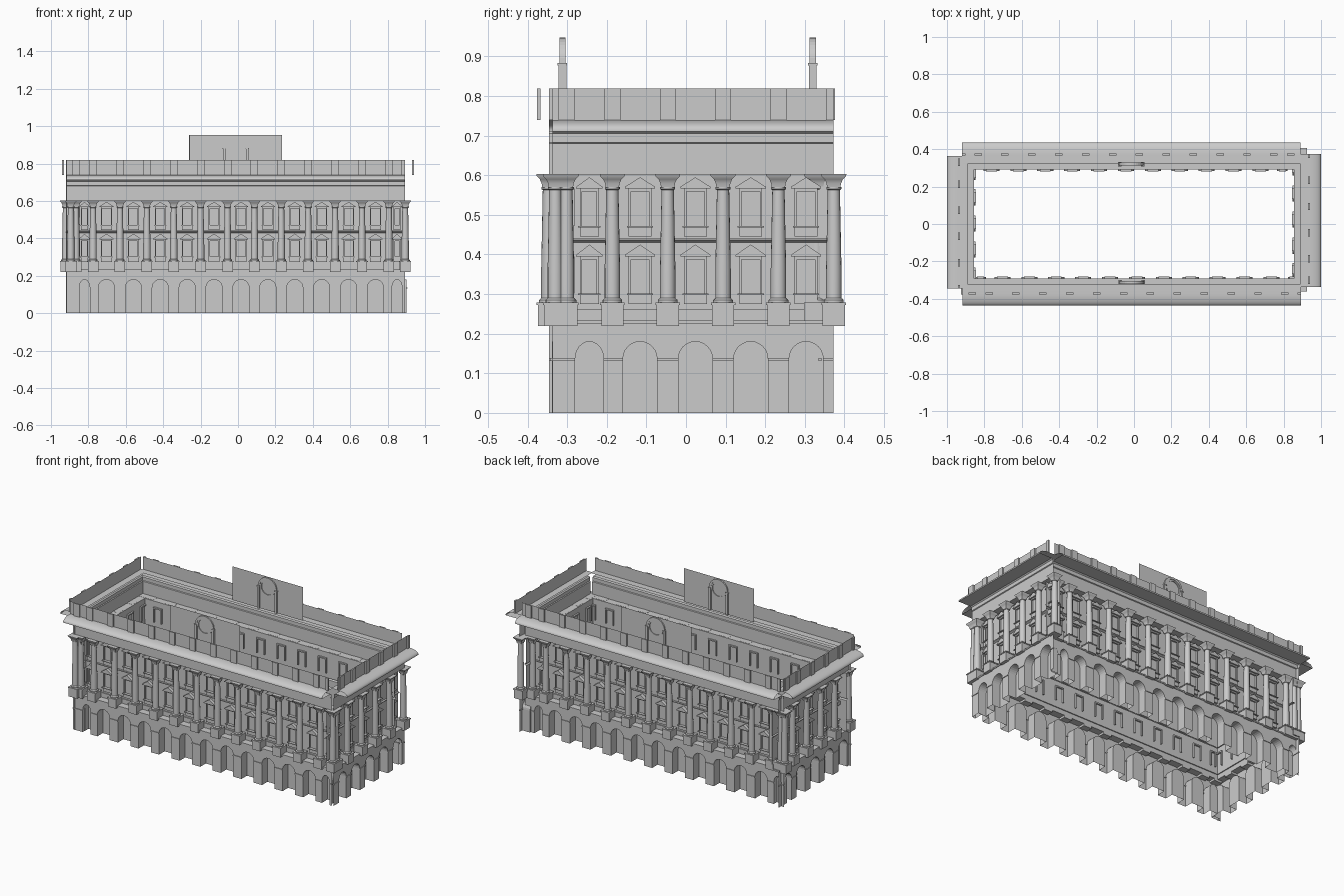
import bpy, bmesh, math
from mathutils import Vector

if "Cube" in bpy.data.objects:
    bpy.data.objects.remove(bpy.data.objects["Cube"])


class Facade:
    """One side: s runs along the wall, t outward from the column line, z up."""

    def __init__(self, name, along, out, dist, s0, s1, cols, medal=None, medal_t=-0.026):
        self.name, self.a, self.o, self.d = name, Vector(along), Vector(out), dist
        self.s0, self.s1, self.cols, self.medal, self.mt = s0, s1, cols, medal, medal_t
        self.bays = [((a + b) / 2, min(1, (b - a) / 0.139)) for a, b in zip(cols, cols[1:])]

    def pt(self, s, t, z):
        return self.a * s + self.o * (self.d + t) + Vector((0, 0, z))

    def face(self, bm, pts):
        return bm.faces.new([bm.verts.new(self.pt(*p)) for p in pts])

    def prism(self, bm, outline, t0, t1):
        """Closed solid from an (s, z) outline."""
        lo = [bm.verts.new(self.pt(s, t0, z)) for s, z in outline]
        hi = [bm.verts.new(self.pt(s, t1, z)) for s, z in outline]
        bm.faces.new(lo)
        bm.faces.new(hi[::-1])
        for i in range(len(lo)):
            j = (i + 1) % len(lo)
            bm.faces.new((lo[i], hi[i], hi[j], lo[j]))

    def box(self, bm, s0, s1, t0, t1, z0, z1):
        self.prism(bm, [(s0, z0), (s1, z0), (s1, z1), (s0, z1)], t0, t1)

    def strip(self, bm, profile):
        """Open sheet: (t, z) profile swept along the wall."""
        a = [bm.verts.new(self.pt(self.s0, t, z)) for t, z in profile]
        b = [bm.verts.new(self.pt(self.s1, t, z)) for t, z in profile]
        for i in range(len(a) - 1):
            bm.faces.new((a[i], b[i], b[i + 1], a[i + 1]))

    def lathe(self, bm, c, t, prof, n, turn=0.0):
        """Turned solid from (radius, z); n = 4 gives a square section."""
        rows = [[bm.verts.new(self.pt(c + r * math.cos(2 * math.pi * i / n + turn),
                                      t + r * math.sin(2 * math.pi * i / n + turn), z))
                 for i in range(n)] for r, z in prof]
        for lo, hi in zip(rows, rows[1:]):
            for i in range(n):
                j = (i + 1) % n
                bm.faces.new((lo[i], lo[j], hi[j], hi[i]))
        bm.faces.new(rows[-1])

    def ring(self, bm, s, z, r0, r1, t0, t1, a1, n):
        for i in range(n):
            p, q = a1 * i / n, a1 * (i + 1) / n
            self.prism(bm, [(s + r * math.cos(a), z + r * math.sin(a))
                            for r, a in ((r0, p), (r1, p), (r1, q), (r0, q))], t0, t1)

    def finish(self, bm, part, smooth=False):
        bmesh.ops.remove_doubles(bm, verts=bm.verts, dist=1e-5)
        bmesh.ops.recalc_face_normals(bm, faces=bm.faces)
        me = bpy.data.meshes.new(self.name + "_" + part)
        bm.to_mesh(me)
        bm.free()
        ob = bpy.data.objects.new(me.name, me)
        bpy.context.collection.objects.link(ob)
        if smooth:
            bpy.ops.object.select_all(action='DESELECT')
            ob.select_set(True)
            bpy.context.view_layer.objects.active = ob
            bpy.ops.object.shade_smooth_by_angle(angle=math.radians(35))

    def arcade(self):
        # ground floor wall with arched niches
        bm = bmesh.new()
        F, B, H = 0.0, -0.055, 0.225
        outline, edges = [(self.s0, 0)], [self.s0]
        for c, k in self.bays:
            r = 0.043 * k
            arch = [(c - r, 0)] + [(c - r * math.cos(math.pi * i / 12),
                    0.137 + 0.043 * math.sin(math.pi * i / 12)) for i in range(13)] + [(c + r, 0)]
            outline += arch
            edges += [c - r, c + r]
            for p, q in zip(arch, arch[1:]):
                self.face(bm, [(p[0], F, p[1]), (q[0], F, q[1]), (q[0], B, q[1]), (p[0], B, p[1])])
            self.face(bm, [(s, B, z) for s, z in arch])
        outline += [(self.s1, 0), (self.s1, H), (self.s0, H)]
        edges.append(self.s1)
        self.face(bm, [(s, F, z) for s, z in outline])
        self.strip(bm, [(F, H), (F + 0.004, H), (F + 0.004, H + 0.008), (-0.04, H + 0.008)])
        self.finish(bm, "arcade")
        # impost blocks on the piers
        bm = bmesh.new()
        for a, b in zip(edges[::2], edges[1::2]):
            self.box(bm, a, b, F - 0.004, F + 0.004, 0.131, 0.138)
        self.finish(bm, "imposts")

    def upper_wall(self):
        # recessed wall with plinth and string course
        bm = bmesh.new()
        self.strip(bm, [(-0.04, 0.233), (-0.04, 0.262), (-0.046, 0.262), (-0.046, 0.43),
                        (-0.034, 0.436), (-0.034, 0.441), (-0.046, 0.441), (-0.046, 0.602)])
        self.finish(bm, "upper_wall")
        # windows: frame, sill and pediment on two storeys
        bm = bmesh.new()
        for c, k in self.bays:
            for zs, z0, z1, zp in ((0.275, 0.302, 0.395, 0.425), (0.445, 0.472, 0.567, 0.595)):
                w = 0.029 * k
                for sg in (-1, 1):
                    a, b = sorted((c + sg * w, c + sg * (w - 0.006)))
                    self.box(bm, a, b, -0.056, -0.036, z0, z1)
                self.box(bm, c - w, c + w, -0.056, -0.036, z1 - 0.008, z1)
                self.box(bm, c - w - 0.004, c + w + 0.004, -0.046, -0.028, z0 - 0.004, z0)
                self.box(bm, c - w, c + w, -0.046, -0.036, zs, z0 - 0.004)
                e = w + 0.009
                self.prism(bm, [(c - e, z1), (c + e, z1), (c + e, z1 + 0.004), (c, zp),
                                (c - e, z1 + 0.004)], -0.046, -0.026)
        self.finish(bm, "windows")

    def columns(self):
        t = -0.008
        # pedestals
        bm = bmesh.new()
        for c in self.cols:
            self.box(bm, c - 0.028, c + 0.028, -0.04, t + 0.028, 0.22, 0.273)
            self.box(bm, c - 0.031, c + 0.031, -0.04, t + 0.031, 0.273, 0.279)
        self.finish(bm, "pedestals")
        # turned shafts
        bm = bmesh.new()
        for c in self.cols:
            self.lathe(bm, c, t, [(0.025, 0.279), (0.025, 0.285), (0.0195, 0.29), (0.0195, 0.36),
                                  (0.0155, 0.563), (0.019, 0.565), (0.019, 0.571)], 16)
        self.finish(bm, "column_shafts", True)
        # square flaring capitals
        bm = bmesh.new()
        for c in self.cols:
            self.lathe(bm, c, t, [(w * math.sqrt(2), z) for w, z in
                                  ((0.0165, 0.569), (0.0185, 0.58), (0.023, 0.59),
                                   (0.031, 0.598), (0.032, 0.603))], 4, math.pi / 4)
        self.finish(bm, "capitals", True)

    def top(self):
        # entablature, flat soffit and convex sloping cornice
        bm = bmesh.new()
        slope = [(0.098 - 0.064 * (1 - math.cos(a)), 0.714 + 0.026 * math.sin(a))
                 for a in (math.pi / 2 * i / 8 for i in range(9))]
        self.strip(bm, [(-0.046, 0.602), (0.0, 0.602), (0.0, 0.68), (0.005, 0.683),
                        (0.005, 0.705), (0.012, 0.711), (0.098, 0.711)]
                   + slope + [(-0.014, 0.74)])
        self.finish(bm, "cornice", True)
        # parapet sheet with raised dies over the columns
        bm = bmesh.new()
        self.strip(bm, [(0.029, 0.74), (0.029, 0.819)])
        self.finish(bm, "parapet")
        bm = bmesh.new()
        for c in self.cols:
            a, b = max(c - 0.02, self.s0), min(c + 0.02, self.s1)
            self.box(bm, a, b, 0.029, 0.038, 0.739, 0.819)
        self.finish(bm, "parapet_dies")

    def crest(self):
        # raised panel with a round medallion in an arch
        m, t = self.medal, self.mt
        bm = bmesh.new()
        self.face(bm, [(m - 0.246, t, 0.74), (m + 0.246, t, 0.74),
                       (m + 0.246, t, 0.952), (m - 0.246, t, 0.952)])
        self.finish(bm, "crest_panel")
        bm = bmesh.new()
        for sg in (-1, 1):
            a, b = sorted((m + sg * 0.054, m + sg * 0.068))
            self.box(bm, a, b, t - 0.01, t + 0.01, 0.74, 0.877)
            self.box(bm, a - 0.002, b + 0.002, t - 0.012, t + 0.012, 0.877, 0.883)
        self.ring(bm, m, 0.883, 0.052, 0.065, t - 0.008, t + 0.008, math.pi, 16)
        self.ring(bm, m, 0.883, 0.043, 0.052, t - 0.005, t + 0.005, 2 * math.pi, 32)
        self.finish(bm, "medallion")

    def build(self):
        self.arcade()
        self.upper_wall()
        self.columns()
        self.top()
        if self.medal is not None:
            self.crest()


long_cols = [-0.866] + [-0.775 + 0.1438 * k for k in range(12)] + [0.894]
short_cols = [-0.302] + [-0.186 + 0.1398 * k for k in range(5)]


def moved(cols, d):
    return [c + d for c in cols]


Facade("front", (1, 0, 0), (0, -1, 0), 0.338, -0.917, 0.893, long_cols, -0.012).build()
Facade("back", (-1, 0, 0), (0, 1, 0), 0.338, -0.890, 0.920, moved(long_cols, 0.027), 0.015,
       -0.018).build()
Facade("right", (0, 1, 0), (1, 0, 0), 0.902, -0.337, 0.373, short_cols).build()
Facade("left", (0, -1, 0), (-1, 0, 0), 0.902, -0.364, 0.346, moved(short_cols, -0.027)).build()
